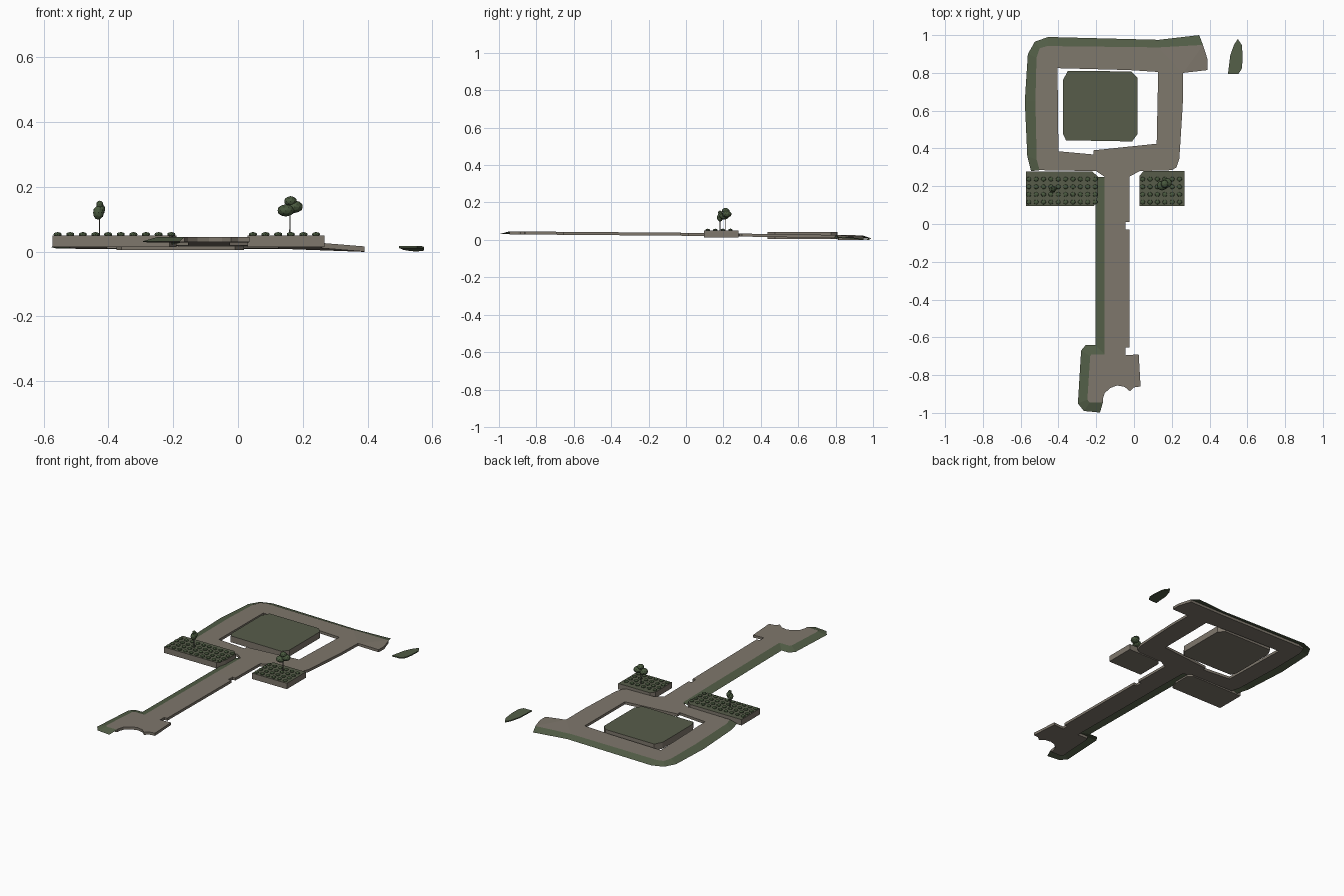
import bpy, bmesh
from mathutils import Matrix, Vector

if "Cube" in bpy.data.objects:
    bpy.data.objects.remove(bpy.data.objects["Cube"])


def material(name, rgb):
    m = bpy.data.materials.new(name)
    m.use_nodes = True
    m.diffuse_color = (*rgb, 1)
    m.node_tree.nodes["Principled BSDF"].inputs["Base Color"].default_value = (*rgb, 1)
    return m


stone = material("warm grey paving", (0.21, 0.185, 0.15))
grass = material("dull grass green", (0.095, 0.108, 0.068))
verge_green = material("verge green", (0.085, 0.11, 0.062))
leaf = material("leaf green", (0.065, 0.098, 0.048))
bark = material("grey bark", (0.13, 0.12, 0.105))


def finish(name, bm, *mats):
    me = bpy.data.meshes.new(name)
    bm.to_mesh(me)
    bm.free()
    for m in mats:
        me.materials.append(m)
    ob = bpy.data.objects.new(name, me)
    bpy.context.collection.objects.link(ob)
    return ob


def ground(x, y):
    """Height of the paving: gently falling to the back and along the side arm."""
    z = 0.046 - 0.008 * (y + 1) if y < 0 else 0.038 - 0.0145 * y
    return z - max(0, x - 0.26) * 0.08


def prism(name, loops, top, depth, *mats):
    """Outline loops (later ones are holes) filled and given thickness downward."""
    bm = bmesh.new()
    for loop in loops:
        vs = [bm.verts.new((x, y, 0)) for x, y in loop]
        for a, b in zip(vs, vs[1:] + vs[:1]):
            bm.edges.new((a, b))
    bmesh.ops.triangle_fill(bm, edges=bm.edges[:], use_beauty=True, normal=(0, 0, 1))
    res = bmesh.ops.extrude_face_region(bm, geom=bm.faces[:], use_keep_orig=True)
    lower = {v for v in res["geom"] if isinstance(v, bmesh.types.BMVert)}
    for v in bm.verts:
        v.co.z = top(v.co.x, v.co.y) - (depth if v in lower else 0)
    bmesh.ops.recalc_face_normals(bm, faces=bm.faces[:])
    if len(mats) > 1:
        for f in bm.faces:
            f.material_index = 1 if f.normal.z > 0.5 else 0
    return finish(name, bm, *mats)


# Edge lines shared by the paving and its sloping verges: (inner, outer)
path_verge = [
    ((-0.165, -0.945), (-0.18, -0.998)), ((-0.235, -0.945), (-0.265, -0.99)),
    ((-0.247, -0.93), (-0.297, -0.95)), ((-0.232, -0.70), (-0.28, -0.67)),
    ((-0.225, -0.69), (-0.255, -0.64)), ((-0.155, -0.69), (-0.205, -0.64)),
    ((-0.155, 0), (-0.205, 0)), ((-0.155, 0.25), (-0.205, 0.25)),
]
ring_verge = [
    ((-0.50, 0.285), (-0.545, 0.28)), ((-0.515, 0.34), (-0.565, 0.36)),
    ((-0.522, 0.65), (-0.578, 0.65)), ((-0.516, 0.88), (-0.562, 0.90)),
    ((-0.50, 0.93), (-0.525, 0.965)), ((-0.46, 0.942), (-0.455, 0.99)),
    ((0.13, 0.935), (0.13, 0.975)), ((0.365, 0.948), (0.345, 1.0)),
]

# Paving: square ring, long path and forecourt in one slab
right_edge = [
    (0.39, 0.87), (0.39, 0.815), (0.26, 0.80), (0.258, 0.63), (0.24, 0.345),
    (0.225, 0.30), (0.2, 0.285), (0.03, 0.28), (-0.025, 0.25),
    (-0.025, 0.01), (-0.045, 0.01), (-0.045, -0.03), (-0.025, -0.03),
    (-0.025, -0.655), (-0.045, -0.655), (-0.045, -0.695), (0.025, -0.69),
    (0.035, -0.86), (0, -0.865), (-0.022, -0.885), (-0.05, -0.862),
    (-0.09, -0.855), (-0.125, -0.868), (-0.155, -0.895), (-0.165, -0.925),
]
outline = ([p for p, _ in path_verge] + [(-0.2, 0.28)]
           + [p for p, _ in ring_verge] + right_edge)
hole = [(-0.405, 0.825), (-0.03, 0.815), (0.128, 0.805), (0.12, 0.425),
        (-0.215, 0.39), (-0.215, 0.368), (-0.4, 0.385)]
prism("paving", [outline, hole], ground, 0.016, stone)

# Sloping grass verges
for name, pairs in (("path_verge", path_verge), ("ring_verge", ring_verge)):
    bm = bmesh.new()
    rows = [(bm.verts.new((*i, ground(*i))), bm.verts.new((*o, ground(*o) - 0.015)))
            for i, o in pairs]
    for (a, b), (c, d) in zip(rows, rows[1:]):
        bm.faces.new((a, c, d, b))
    bmesh.ops.recalc_face_normals(bm, faces=bm.faces[:])
    if sum(f.normal.z for f in bm.faces) < 0:
        bmesh.ops.reverse_faces(bm, faces=bm.faces[:])
    finish(name, bm, verge_green)

# Central lawn block
lawn = [(-0.35, 0.81), (-0.015, 0.808), (0.018, 0.775), (0.018, 0.475),
        (-0.01, 0.437), (-0.36, 0.443), (-0.375, 0.475), (-0.375, 0.765)]
prism("central_lawn", [lawn], lambda x, y: 0.043, 0.039, stone, grass)

# Small separate islet
islet = [(0.55, 0.98), (0.572, 0.945), (0.575, 0.87), (0.57, 0.82), (0.553, 0.795),
         (0.497, 0.793), (0.51, 0.895), (0.53, 0.95)]
prism("islet", [islet], lambda x, y: 0.018 - 0.06 * (y - 0.79), 0.0066, verge_green)

# Raised planting beds
left_bed = [(-0.573, 0.095), (-0.212, 0.095), (-0.19, 0.15), (-0.19, 0.25),
            (-0.22, 0.277), (-0.573, 0.277)]
right_bed = [(0.03, 0.095), (0.267, 0.095), (0.267, 0.28), (0.05, 0.28), (0.03, 0.255)]
prism("left_side_bed", [left_bed], lambda x, y: 0.05, 0.036, stone, grass)
prism("right_side_bed", [right_bed], lambda x, y: 0.05, 0.036, stone, grass)


def blob(bm, centre, size, subdiv=2):
    scale = Matrix.Diagonal((*size, 1))
    bmesh.ops.create_icosphere(bm, subdivisions=subdiv, radius=1,
                               matrix=Matrix.Translation(Vector(centre)) @ scale)


# Rows of low shrubs
for name, start, count in (("left_shrubs", -0.557, 10), ("right_shrubs", 0.046, 6)):
    bm = bmesh.new()
    for i in range(count):
        for j in range(4):
            blob(bm, (start + 0.039 * i, 0.116 + 0.0405 * j, 0.053), (0.013, 0.012, 0.007))
    finish(name, bm, leaf)


# Trees: thin trunk and a cluster of leafy blobs
def tree(name, x, y, crown):
    bm = bmesh.new()
    bmesh.ops.create_cone(bm, cap_ends=True, segments=6, radius1=0.0022, radius2=0.0016,
                          depth=0.08, matrix=Matrix.Translation((x, y, 0.085)))
    finish(name + "_trunk", bm, bark)
    bm = bmesh.new()
    for offset, size in crown:
        blob(bm, (x + offset[0], y + offset[1], offset[2]), size)
    finish(name + "_crown", bm, leaf)


tree("small_tree", -0.428, 0.182, [
    ((-0.003, 0, 0.12), (0.017, 0.017, 0.022)),
    ((0.004, 0.005, 0.13), (0.014, 0.015, 0.018)),
    ((0.001, 0, 0.145), (0.011, 0.011, 0.012)),
])
tree("large_tree", 0.16, 0.21, [
    ((-0.012, -0.006, 0.127), (0.027, 0.026, 0.019)),
    ((0.015, 0.008, 0.138), (0.026, 0.026, 0.019)),
    ((0.002, 0.002, 0.155), (0.02, 0.021, 0.016)),
])
